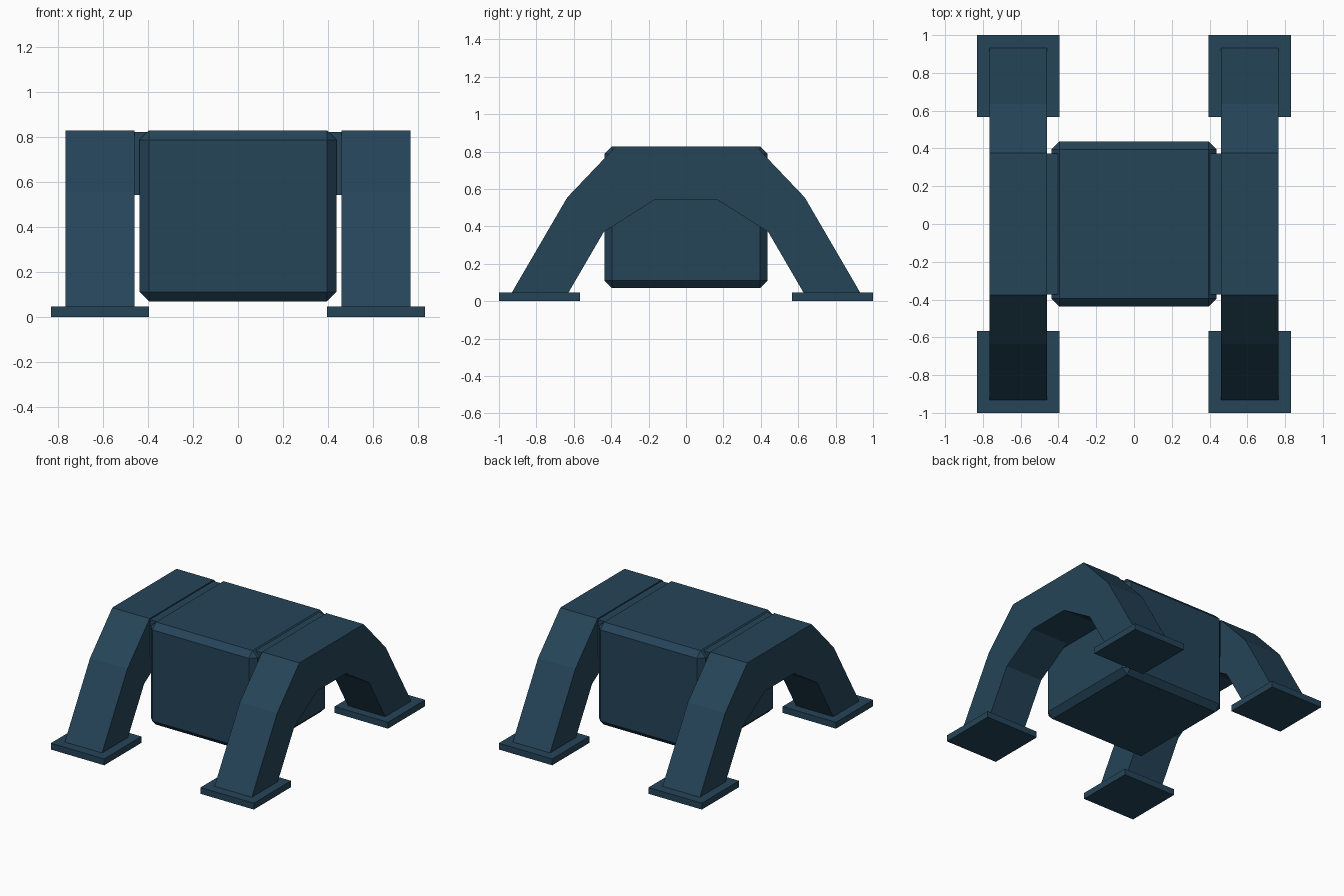
import bpy, bmesh

if "Cube" in bpy.data.objects:
    bpy.data.objects.remove(bpy.data.objects["Cube"])

# Single flat colour
navy = bpy.data.materials.new("dark_blue")
navy.diffuse_color = (0.018, 0.058, 0.098, 1)
navy.use_nodes = True
navy.node_tree.nodes["Principled BSDF"].inputs["Base Color"].default_value = navy.diffuse_color


def finish(name, bm):
    bmesh.ops.recalc_face_normals(bm, faces=bm.faces[:])
    mesh = bpy.data.meshes.new(name)
    bm.to_mesh(mesh)
    bm.free()
    mesh.materials.append(navy)
    ob = bpy.data.objects.new(name, mesh)
    bpy.context.collection.objects.link(ob)
    return ob


def box(name, lo, hi, bevel=0):
    bm = bmesh.new()
    bmesh.ops.create_cube(bm, size=1)
    for v in bm.verts:
        v.co = [lo[i] + (v.co[i] + 0.5) * (hi[i] - lo[i]) for i in range(3)]
    if bevel:
        bmesh.ops.bevel(bm, geom=bm.edges[:], offset=bevel, segments=1,
                        profile=0.5, affect='EDGES')
    return finish(name, bm)


def arch(name, x0, x1, outer, inner):
    # Segmented band in the y-z plane, extruded along x
    outer = outer + [(-y, z) for y, z in reversed(outer)]
    inner = inner + [(-y, z) for y, z in reversed(inner)]
    bm = bmesh.new()
    rings = []
    for (yo, zo), (yi, zi) in zip(outer, inner):
        rings.append([bm.verts.new(c) for c in
                      ((x0, yo, zo), (x1, yo, zo), (x1, yi, zi), (x0, yi, zi))])
    for a, b in zip(rings, rings[1:]):
        for i in range(4):
            j = (i + 1) % 4
            bm.faces.new((a[i], a[j], b[j], b[i]))
    bm.faces.new(rings[0])
    bm.faces.new(rings[-1])
    return finish(name, bm)


# Chamfered central body
box("body", (-0.437, -0.437, 0.07), (0.437, 0.437, 0.828), 0.042)

OUTER = [(-0.935, 0.04), (-0.635, 0.555), (-0.375, 0.828)]
INNER = [(-0.632, 0.04), (-0.44, 0.37), (-0.168, 0.542)]

for side, s in (("left", -1), ("right", 1)):
    # Leg arch, its joint to the body, and the two foot pads
    x0, x1 = sorted((s * 0.46, s * 0.765))
    arch(side + "_leg_arch", x0, x1, OUTER, INNER)
    x0, x1 = sorted((s * 0.40, s * 0.47))
    box(side + "_joint", (x0, -0.372, 0.542), (x1, 0.372, 0.82))
    x0, x1 = sorted((s * 0.394, s * 0.83))
    for end, y0, y1 in (("front", -1.0, -0.566), ("back", 0.566, 1.0)):
        box(f"{side}_{end}_foot", (x0, y0, 0), (x1, y1, 0.047))
